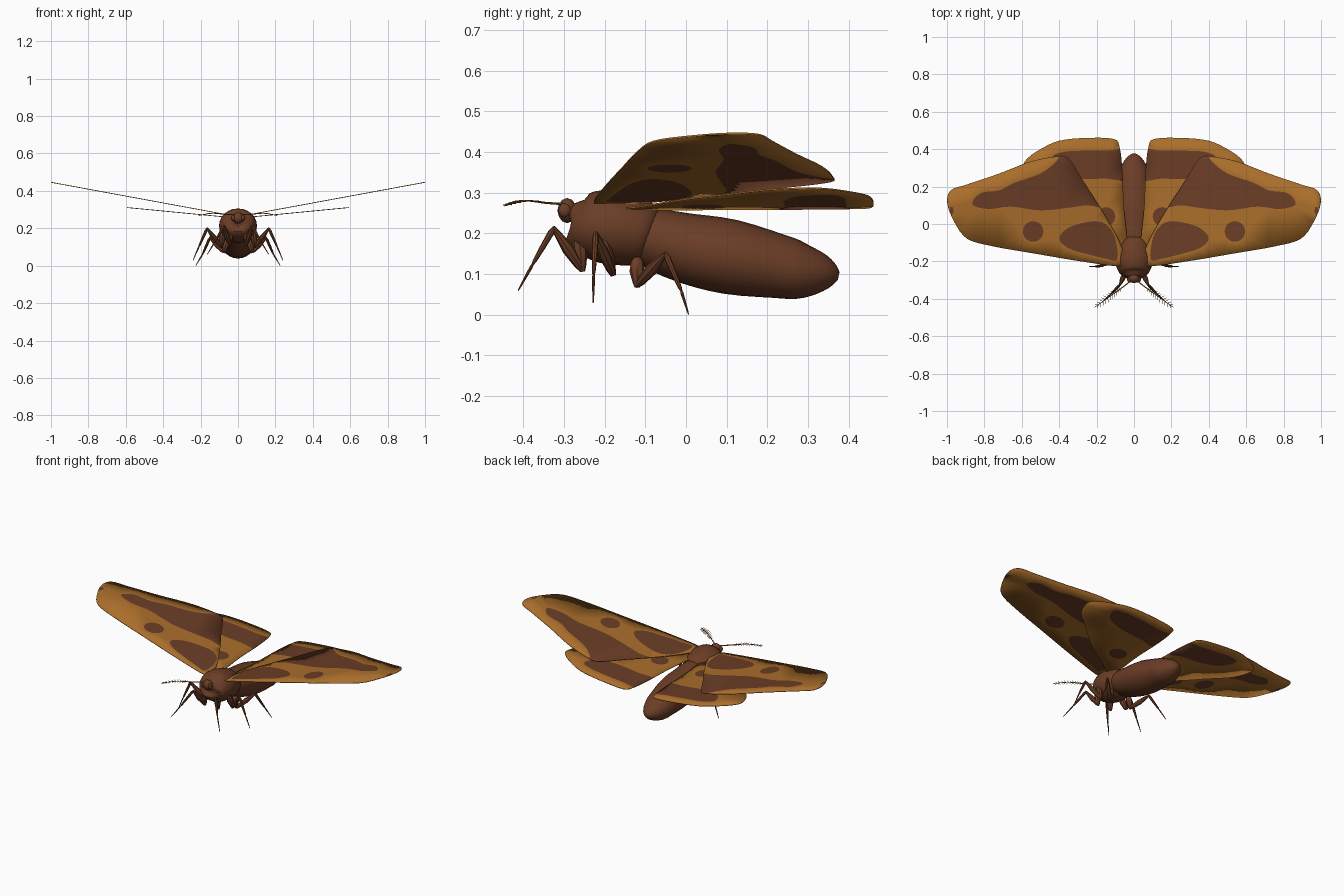
import bpy, bmesh, math
from mathutils import Vector
from mathutils.geometry import delaunay_2d_cdt

if "Cube" in bpy.data.objects:
    bpy.data.objects.remove(bpy.data.objects["Cube"])


def material(name, rgb):
    m = bpy.data.materials.new(name)
    m.diffuse_color = [((c / 255 + 0.055) / 1.055) ** 2.4 for c in rgb] + [1]
    m.use_nodes = True
    m.node_tree.nodes["Principled BSDF"].inputs["Base Color"].default_value = m.diffuse_color
    return m


GOLD = material("wing gold", (170, 110, 43))
BROWN = material("body brown", (107, 61, 38))


def finish(name, bm, mats, mirror=False):
    me = bpy.data.meshes.new(name)
    bm.to_mesh(me)
    bm.free()
    ob = bpy.data.objects.new(name, me)
    bpy.context.collection.objects.link(ob)
    for m in mats:
        me.materials.append(m)
    if mirror:
        mod = ob.modifiers.new("mirror", "MIRROR")
        mod.use_mirror_merge = False
    return ob


def spline(pts, steps, closed=True):
    """Smooth curve through the points."""
    pts = [Vector(p) for p in pts]
    n, out = len(pts), []
    for i in range(n if closed else n - 1):
        if closed:
            a, b, c, d = (pts[(i + k) % n] for k in (-1, 0, 1, 2))
        else:
            a, b, c, d = (pts[min(max(i + k, 0), n - 1)] for k in (-1, 0, 1, 2))
        for s in range(steps):
            t = s / steps
            out.append(0.5 * (2 * b + (c - a) * t + (2 * a - 5 * b + 4 * c - d) * t * t
                              + (3 * b - 3 * c + d - a) * t ** 3))
    return out if closed else out + [pts[-1]]


def loft(bm, stations, sides, aspect=1.0):
    """Tapered tube through (x, y, z, radius) stations; aspect widens it in x."""
    pos = [Vector(s[:3]) for s in stations]
    rings = []
    for i, p in enumerate(pos):
        d = (pos[min(i + 1, len(pos) - 1)] - pos[max(i - 1, 0)]).normalized()
        a = Vector((1, 0, 0))
        a = (a - d * a.dot(d)).normalized()
        b = d.cross(a)
        r = stations[i][3]
        rings.append([bm.verts.new(p + a * r * aspect * math.cos(t) + b * r * math.sin(t))
                      for t in (2 * math.pi * k / sides for k in range(sides))])
    for r0, r1 in zip(rings, rings[1:]):
        for k in range(sides):
            j = (k + 1) % sides
            bm.faces.new((r0[k], r0[j], r1[j], r1[k]))
    bm.faces.new(rings[0][::-1])
    bm.faces.new(rings[-1])
    bmesh.ops.recalc_face_normals(bm, faces=bm.faces)


def body_part(name, profile, aspect, sides=24):
    """Round part along y from (y, top, bottom) rows."""
    smooth = spline([(y, t, b) for y, t, b in profile], 3, closed=False)
    bm = bmesh.new()
    loft(bm, [(0, v[0], (v[1] + v[2]) / 2, max((v[1] - v[2]) / 2, 0.004)) for v in smooth],
         sides, aspect)
    return finish(name, bm, [BROWN])


# Body
body_part("abdomen", [(-0.14, 0.235, 0.15), (-0.1, 0.262, 0.122), (0, 0.25, 0.078),
                      (0.11, 0.234, 0.05), (0.23, 0.197, 0.04), (0.28, 0.178, 0.038),
                      (0.33, 0.153, 0.052), (0.36, 0.128, 0.068), (0.375, 0.105, 0.085)], 1.14)
body_part("thorax", [(-0.285, 0.255, 0.215), (-0.278, 0.28, 0.19), (-0.255, 0.3, 0.152),
                     (-0.2, 0.307, 0.127), (-0.14, 0.294, 0.12), (-0.1, 0.277, 0.122),
                     (-0.085, 0.255, 0.135)], 1.12)


# Head and eyes
def ball(name, loc, size, mirror=False):
    bm = bmesh.new()
    bmesh.ops.create_icosphere(bm, subdivisions=2, radius=1)
    for v in bm.verts:
        v.co = Vector(loc) + Vector(a * b for a, b in zip(v.co, size))
    finish(name, bm, [BROWN], mirror)


ball("head", (0, -0.292, 0.256), (0.032, 0.024, 0.031))
ball("eye", (0.024, -0.298, 0.256), (0.013, 0.016, 0.018), True)


# Wings: outline with coloured patches cut into the sheet
def wing(name, outline, patches, z0, slope):
    loops = [spline(outline, 4)] + [spline(p, 4) for p in patches]
    coords, faces = [], []
    for lp in loops:
        area = sum(p.x * q.y - q.x * p.y for p, q in zip(lp, lp[1:] + lp[:1]))
        if area < 0:
            lp.reverse()
        faces.append(list(range(len(coords), len(coords) + len(lp))))
        coords += lp
    vs, _, tris, _, _, origin = delaunay_2d_cdt(coords, [], faces, 1, 1e-5)
    bm = bmesh.new()
    verts = [bm.verts.new((v.x, v.y, z0 + slope * v.x)) for v in vs]
    for tri, src in zip(tris, origin):
        if 0 in src:
            f = bm.faces.new([verts[i] for i in tri])
            f.material_index = 1 if len(src) > 1 else 0
    bmesh.ops.delete(bm, geom=[v for v in bm.verts if not v.link_faces], context="VERTS")
    bmesh.ops.recalc_face_normals(bm, faces=bm.faces)
    ob = finish(name, bm, [GOLD, BROWN], True)
    sol = ob.modifiers.new("thickness", "SOLIDIFY")
    sol.thickness = 0.004
    sol.offset = 0


def spot(x, y, r):
    return [(x + r * math.cos(k * math.pi / 4), y + r * math.sin(k * math.pi / 4))
            for k in range(8)]


wing("forewing",
     [(0.06, -0.225), (0.25, -0.205), (0.55, -0.155), (0.75, -0.12), (0.89, -0.08),
      (0.96, 0.01), (0.998, 0.11), (0.98, 0.18), (0.89, 0.212), (0.72, 0.27),
      (0.555, 0.333), (0.42, 0.36), (0.35, 0.35), (0.26, 0.21), (0.17, 0.07),
      (0.09, -0.07), (0.05, -0.17)],
     [[(0.865, 0.105), (0.82, 0.165), (0.72, 0.18), (0.64, 0.22), (0.5, 0.27),
       (0.42, 0.33), (0.38, 0.38), (0.33, 0.36), (0.22, 0.19), (0.15, 0.09),
       (0.25, 0.1), (0.34, 0.088), (0.5, 0.073), (0.66, 0.093), (0.78, 0.08)],
      spot(0.54, -0.04, 0.055),
      [(0.4, -0.075), (0.34, -0.015), (0.21, 0.015), (0.14, -0.01), (0.1, -0.08),
       (0.09, -0.19), (0.15, -0.185), (0.235, -0.165), (0.35, -0.13)],
      [(0.97, 0.09), (0.985, 0.085), (0.98, 0.05), (0.967, 0.06)]],
     0.262, 0.184)

wing("hindwing",
     [(0.04, -0.15), (0.14, -0.1), (0.31, 0), (0.43, 0.1), (0.55, 0.2), (0.592, 0.3),
      (0.57, 0.35), (0.5, 0.4), (0.4, 0.445), (0.26, 0.46), (0.11, 0.455),
      (0.077, 0.41), (0.062, 0.28), (0.055, 0.1)],
     [[(0.04, 0.24), (0.04, 0.39), (0.15, 0.392), (0.27, 0.392), (0.38, 0.385), (0.44, 0.355),
       (0.42, 0.29), (0.36, 0.255), (0.27, 0.24), (0.15, 0.243)],
      spot(0.15, 0.04, 0.05)],
     0.254, 0.096)

# Legs: coxa, femur, tibia and foot, joints listed body to tip
LEGS = {
    "front": [(0.045, -0.265, 0.205), (0.045, -0.255, 0.11), (0.075, -0.325, 0.213),
              (0.125, -0.376, 0.125), (0.165, -0.412, 0.06)],
    "middle": [(0.08, -0.21, 0.19), (0.09, -0.18, 0.1), (0.165, -0.222, 0.2),
               (0.21, -0.227, 0.1), (0.24, -0.228, 0.03)],
    "rear": [(0.06, -0.12, 0.14), (0.075, -0.12, 0.072), (0.15, -0.05, 0.15),
             (0.19, -0.012, 0.06), (0.225, 0.006, 0.002)],
}
for name, joints in LEGS.items():
    bm = bmesh.new()
    for i, (r0, rm, r1) in enumerate([(0.015, 0.019, 0.011), (0.011, 0.015, 0.008),
                                      (0.008, 0.007, 0.005), (0.004, 0.003, 0.002)]):
        a, b = Vector(joints[i]), Vector(joints[i + 1])
        e = (b - a).normalized() * r1 * 0.4
        loft(bm, [(*a, r0 * 0.6), (*a.lerp(b, 0.12), r0), (*a.lerp(b, 0.5), rm),
                  (*a.lerp(b, 0.9), r1), (*(b + e), r1 * 0.6)], 8)
    finish(name + "_leg", bm, [BROWN], True)

# Feathered antennae: stem with thin barbs on both sides
bm = bmesh.new()
path = spline([(0.012, -0.3, 0.272), (0.07, -0.345, 0.275), (0.14, -0.395, 0.28),
               (0.21, -0.445, 0.268)], 6, closed=False)
loft(bm, [(*p, 0.0035 - 0.002 * i / len(path)) for i, p in enumerate(path)], 6)
for i in range(6, len(path) - 2):
    p, d = path[i], (path[i + 1] - path[i - 1]).normalized()
    side = Vector((-d.y, d.x, 0))
    length = 0.022 * math.sin(math.pi * (i - 4) / (len(path) - 4))
    for s in (-1, 1):
        end = p + side * s * length + d * 0.012
        loft(bm, [(*p, 0.0016), (*end, 0.001)], 4)
finish("antenna", bm, [GOLD], True)

# Smooth shading with crisp edges kept
for ob in bpy.context.collection.objects:
    ob.select_set(True)
    bpy.context.view_layer.objects.active = ob
bpy.ops.object.shade_smooth_by_angle(angle=math.radians(40))
